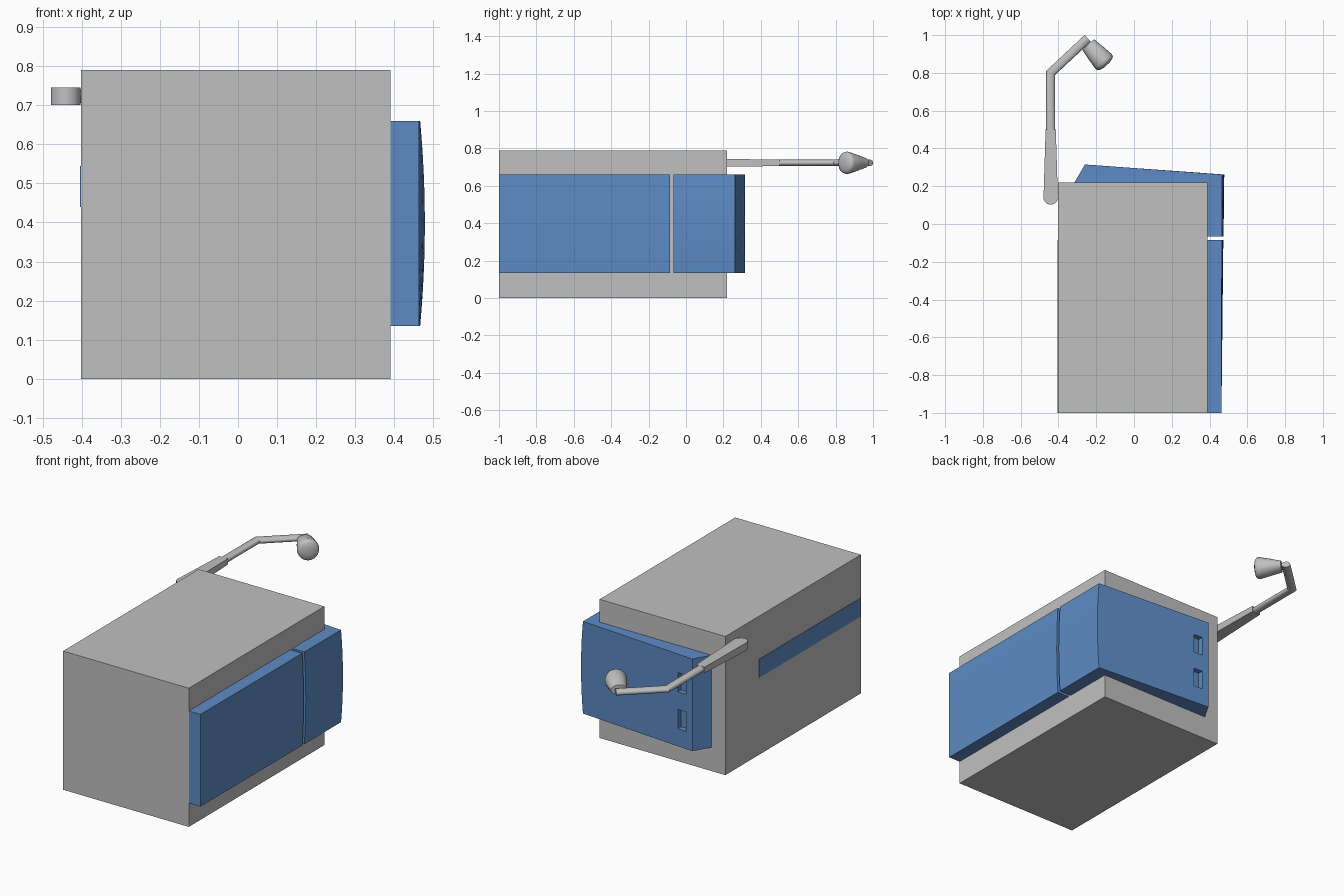
import bpy, bmesh, math
from mathutils import Vector

if "Cube" in bpy.data.objects:
    bpy.data.objects.remove(bpy.data.objects["Cube"], do_unlink=True)


def material(name, rgb):
    mat = bpy.data.materials.new(name)
    mat.use_nodes = True
    color = (*rgb, 1)
    mat.diffuse_color = color
    mat.node_tree.nodes["Principled BSDF"].inputs["Base Color"].default_value = color
    return mat


grey = material("light grey", (0.53, 0.53, 0.53))
blue = material("mid blue", (0.11, 0.26, 0.56))


def loft(name, rings, mat, smooth=None):
    """Skin a list of equal-length rings and cap both ends."""
    bm = bmesh.new()
    loops = [[bm.verts.new(p) for p in ring] for ring in rings]
    n = len(loops[0])
    for a, b in zip(loops, loops[1:]):
        for i in range(n):
            j = (i + 1) % n
            bm.faces.new((a[i], a[j], b[j], b[i]))
    bm.faces.new(loops[0])
    bm.faces.new(loops[-1])
    bmesh.ops.recalc_face_normals(bm, faces=bm.faces)
    mesh = bpy.data.meshes.new(name)
    bm.to_mesh(mesh)
    bm.free()
    mesh.materials.append(mat)
    obj = bpy.data.objects.new(name, mesh)
    bpy.context.collection.objects.link(obj)
    if smooth:
        bpy.ops.object.select_all(action='DESELECT')
        obj.select_set(True)
        bpy.context.view_layer.objects.active = obj
        bpy.ops.object.shade_smooth_by_angle(angle=math.radians(smooth))
    return obj


def box(name, lo, hi, mat):
    rings = [[(lo[0], lo[1], z), (hi[0], lo[1], z), (hi[0], hi[1], z), (lo[0], hi[1], z)]
             for z in (lo[2], hi[2])]
    return loft(name, rings, mat)


# Main housing and the flush stripe on its right side
LEFT, BACK = 0.39, 0.22
box("housing", (-0.402, -1, 0), (LEFT, BACK, 0.79), grey)
box("side_stripe", (-0.404, -1, 0.44), (-0.395, -0.085, 0.545), blue)

# Covers with a gently bulging outer side, stacked as horizontal slices
Z0, Z1, STEPS = 0.135, 0.66, 12


def bulged_cover(name, outline):
    """outline: (x, y, bulge) points; the bulge pushes x outward at mid height."""
    rings = []
    for k in range(STEPS + 1):
        t = 2 * k / STEPS - 1
        z = Z0 + (Z1 - Z0) * k / STEPS
        rings.append([(x + b * (1 - t * t), y, z) for x, y, b in outline])
    return loft(name, rings, blue, 20)


bulged_cover("front_side_cover", [
    (LEFT, -1, 0), (0.463, -1, 0), (0.465, -0.085, 0.008), (LEFT, -0.085, 0)])
rear = bulged_cover("rear_corner_cover", [
    (LEFT, -0.067, 0), (0.465, -0.067, 0.009), (0.466, 0.262, 0.012),
    (-0.26, 0.315, 0), (-0.315, BACK, 0), (LEFT, BACK, 0)])

# Two recessed slots in the rear cover
for z in (0.29, 0.5):
    cutter = box("slot_cutter", (-0.22, 0.28, z - 0.055), (-0.165, 0.4, z + 0.055), blue)
    cutter.hide_render = True
    cut = rear.modifiers.new("slot", 'BOOLEAN')
    cut.operation, cut.solver, cut.object = 'DIFFERENCE', 'EXACT', cutter
    bpy.context.view_layer.objects.active = rear
    bpy.ops.object.modifier_apply(modifier=cut.name)
    bpy.data.objects.remove(cutter, do_unlink=True)

# Flat arm with a rounded pivot end
AX, AZ = -0.441, 0.723
arc = [math.pi + math.pi * i / 12 for i in range(13)]
outline = [(AX + 0.038 * math.cos(a), 0.14 + 0.038 * math.sin(a)) for a in arc]
outline += [(AX + 0.027, 0.5), (AX - 0.027, 0.5)]
loft("pivot_arm", [[(x, y, AZ + s * (0.022 if y < 0.4 else 0.017)) for x, y in outline]
                   for s in (-1, 1)], grey, 30)


def ellipse(center, side, up, n=24):
    return [center + side * math.cos(2 * math.pi * i / n) + up * math.sin(2 * math.pi * i / n)
            for i in range(n)]


# Bent tube with a mitred elbow
UP = Vector((0, 0, 1))
points = [Vector((AX, 0.49, AZ)), Vector((AX, 0.8, AZ)), Vector((-0.245, 0.983, AZ))]
bend = (points[2] - points[1]).normalized()
start_side, end_side = Vector((1, 0, 0)), bend.cross(UP)
mitre = (start_side + end_side).normalized()
mitre /= mitre.dot(start_side)
loft("bent_tube", [ellipse(p, s * 0.024, UP * 0.017)
                   for p, s in zip(points, (start_side, mitre, end_side))], grey, 30)

# Flared head with a shallow domed end
tip = Vector((-0.243, 0.95, AZ))
axis = Vector((0.087, -0.095, 0)).normalized()
side = axis.cross(UP)
profile = [(0, 0.042, 0.028), (0.06, 0.051, 0.045), (0.12, 0.058, 0.06),
           (0.134, 0.055, 0.057), (0.142, 0.043, 0.045), (0.147, 0.02, 0.02)]
loft("flared_head", [ellipse(tip + axis * d, side * w, UP * h) for d, w, h in profile], grey, 60)
